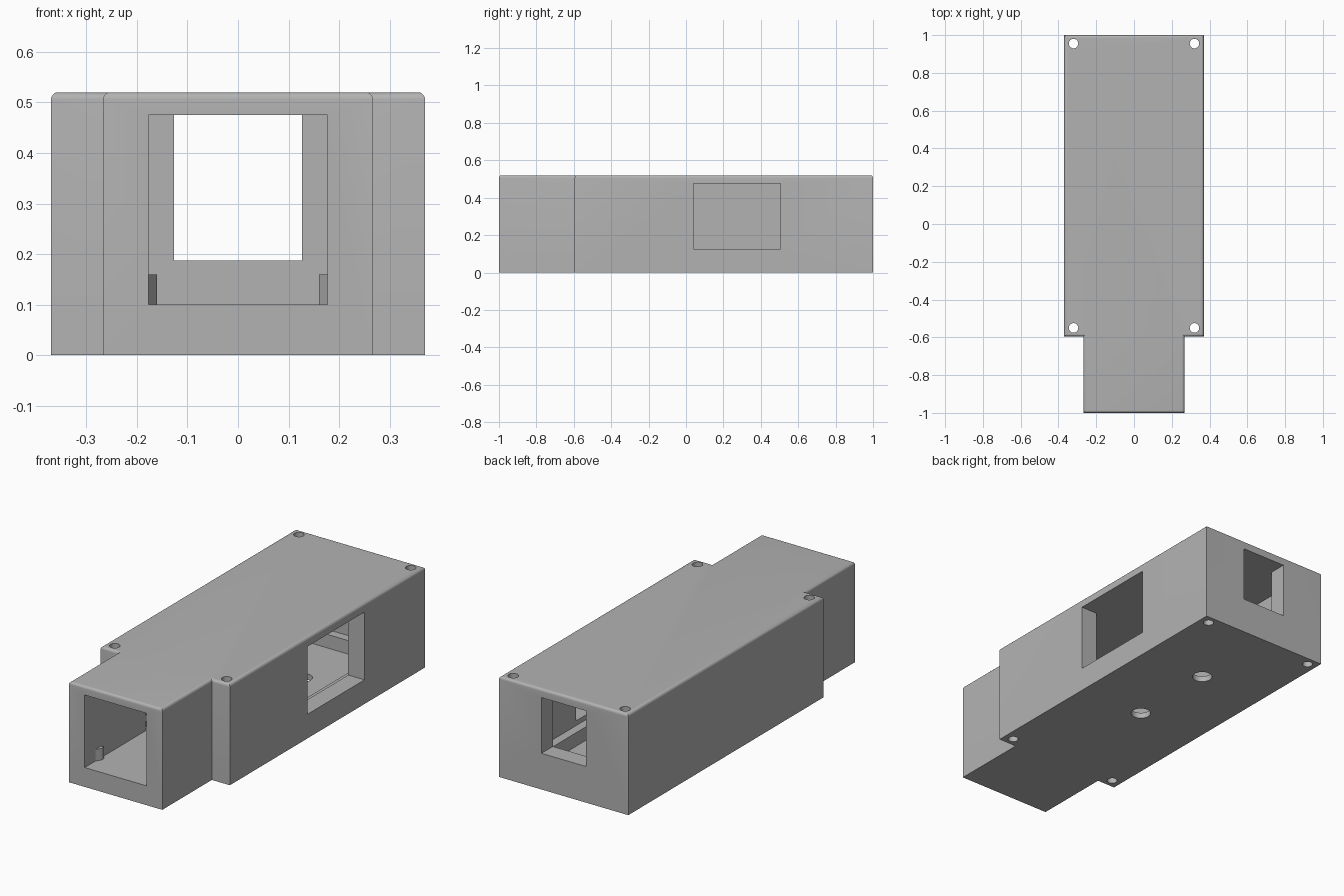
import bpy
import bmesh
from math import radians

cube = bpy.data.objects.get("Cube")
if cube:
    bpy.data.objects.remove(cube, do_unlink=True)

grey = bpy.data.materials.new("plain_grey")
grey.use_nodes = True
colour = (0.45, 0.45, 0.45, 1)
grey.diffuse_color = colour
grey.node_tree.nodes["Principled BSDF"].inputs["Base Color"].default_value = colour


def prism(name, outline, z0, z1, round_top=0):
    """Extrude a flat outline upward, optionally rounding its top rim."""
    bm = bmesh.new()
    base = bm.faces.new([bm.verts.new((x, y, z0)) for x, y in outline])
    up = bmesh.ops.extrude_face_region(bm, geom=[base])["geom"]
    for v in up:
        if isinstance(v, bmesh.types.BMVert):
            v.co.z = z1
    bmesh.ops.recalc_face_normals(bm, faces=bm.faces[:])
    if round_top:
        rim = [e for e in bm.edges if all(v.co.z > z1 - 1e-5 for v in e.verts)]
        bmesh.ops.bevel(bm, geom=rim, offset=round_top, segments=5,
                        profile=0.5, affect='EDGES')
    mesh = bpy.data.meshes.new(name)
    bm.to_mesh(mesh)
    bm.free()
    mesh.materials.append(grey)
    obj = bpy.data.objects.new(name, mesh)
    bpy.context.collection.objects.link(obj)
    return obj


def box(name, x0, x1, y0, y1, z0, z1):
    return prism(name, [(x0, y0), (x1, y0), (x1, y1), (x0, y1)], z0, z1)


def drill(name, x, y, radius, z0, z1):
    bpy.ops.mesh.primitive_cylinder_add(vertices=32, radius=radius, depth=z1 - z0,
                                        location=(x, y, (z0 + z1) / 2))
    obj = bpy.context.object
    obj.name = name
    obj.data.materials.append(grey)
    return obj


def cut(target, cutter):
    cutter.hide_render = True
    mod = target.modifiers.new("cut", 'BOOLEAN')
    mod.operation = 'DIFFERENCE'
    mod.solver = 'EXACT'
    mod.object = cutter
    bpy.context.view_layer.objects.active = target
    bpy.ops.object.modifier_apply(modifier=mod.name)
    bpy.data.objects.remove(cutter, do_unlink=True)


# Housing with a narrower front neck
half = [(0.267, -1), (0.267, -0.595), (0.37, -0.595), (0.37, 1)]
outline = half + [(-x, y) for x, y in reversed(half)]
housing = prism("housing", outline, 0, 0.52, round_top=0.014)

# Main cavity, recessed floor, neck passage, rear opening and side window
ceiling = 0.475
cut(housing, box("cavity", -0.277, 0.277, -0.505, 0.907, 0.10, ceiling))
cut(housing, box("floor_recess", -0.232, 0.232, -0.46, 0.862, 0.03, 0.2))
cut(housing, box("neck_passage", -0.177, 0.177, -1.1, -0.4, 0.10, ceiling))
cut(housing, box("rear_opening", -0.127, 0.127, 0.8, 1.1, 0.187, ceiling))
cut(housing, box("side_window", 0.2, 0.5, 0.04, 0.505, 0.125, ceiling))

# Screw holes through the corners
for x in (-0.32, 0.32):
    for y in (-0.55, 0.955):
        cut(housing, drill("screw_hole", x, y, 0.025, -0.1, 0.6))

# Mounting holes in the floor
for y in (0.053, 0.525):
    cut(housing, drill("mounting_hole", 0, y, 0.048, -0.1, 0.08))

# Retaining clips just inside the neck
clip = [(0.18, -0.917), (0.16, -0.885), (0.16, -0.865), (0.18, -0.865)]
for side, name in ((1, "left_clip"), (-1, "right_clip")):
    prism(name, [(side * x, y) for x, y in clip], 0.098, 0.16)

bpy.ops.object.select_all(action='DESELECT')
housing.select_set(True)
bpy.context.view_layer.objects.active = housing
bpy.ops.object.shade_smooth_by_angle(angle=radians(35))
